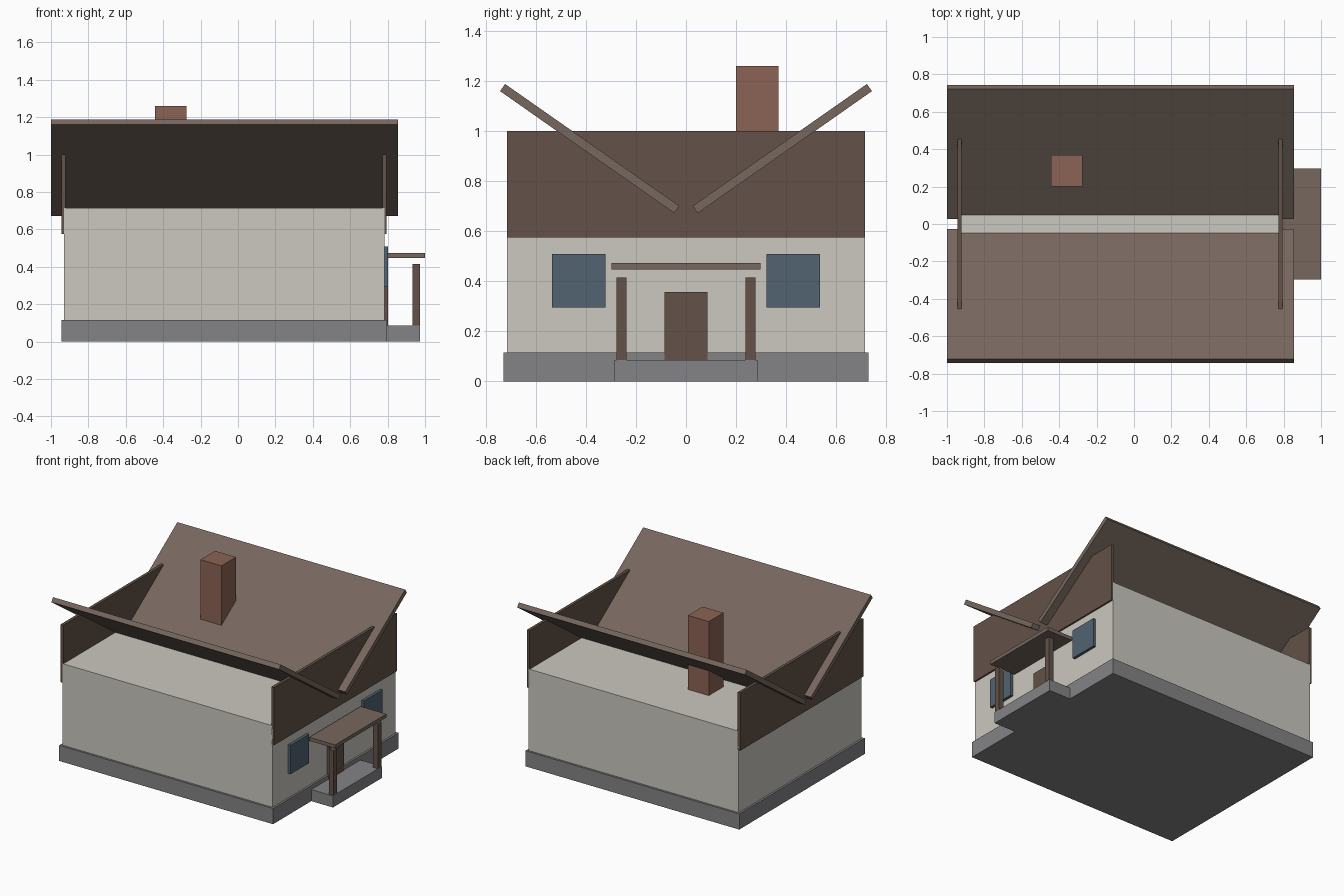
import bpy
from math import radians

if "Cube" in bpy.data.objects:
    bpy.data.objects.remove(bpy.data.objects["Cube"])


def material(name, rgb):
    m = bpy.data.materials.new(name)
    m.diffuse_color = (*rgb, 1)
    m.use_nodes = True
    m.node_tree.nodes["Principled BSDF"].inputs["Base Color"].default_value = m.diffuse_color
    return m


PLASTER = material("plaster", (0.60, 0.58, 0.52))
STONE = material("stone", (0.23, 0.23, 0.24))
SHINGLE = material("shingle", (0.18, 0.135, 0.11))
WOOD = material("wood", (0.125, 0.085, 0.065))
BRICK = material("brick", (0.26, 0.125, 0.09))
GLASS = material("glass", (0.085, 0.125, 0.165))


def box(name, x, y, z, mat, tilt=0):
    """Box from (min, max) pairs, optionally tilted about the x axis."""
    spans = (x, y, z)
    bpy.ops.mesh.primitive_cube_add(size=1, location=[(a + b) / 2 for a, b in spans])
    o = bpy.context.object
    o.name = name
    o.scale = [b - a for a, b in spans]
    bpy.ops.object.transform_apply(location=False, rotation=False, scale=True)
    o.rotation_euler.x = tilt
    o.data.materials.append(mat)
    return o


# House body
box("foundation", (-0.945, 0.797), (-0.73, 0.73), (0, 0.115), STONE)
box("walls", (-0.93, 0.783), (-0.715, 0.715), (0.01, 0.715), PLASTER)

# Rectangular end panels above the walls
for side, x in (("left", -0.933), ("right", 0.784)):
    box(f"{side}_gable_panel", (x - 0.011, x + 0.011), (-0.715, 0.715), (0.575, 1.0), WOOD)

# Two roof slabs sloping down towards the middle, leaving a narrow gap
for side, s in (("front", -1), ("back", 1)):
    box(f"{side}_roof_slab", (-1.0, 0.855), (s * 0.385 - 0.425, s * 0.385 + 0.425),
        (0.9125, 0.9475), SHINGLE, tilt=s * radians(35))

# Chimney passing through the back slab
box("chimney", (-0.445, -0.275), (0.2, 0.37), (0.71, 1.26), BRICK)

# Door and porch on the right side
box("door", (0.775, 0.802), (-0.085, 0.085), (0.085, 0.357), WOOD)
box("porch_step", (0.79, 0.973), (-0.285, 0.285), (0, 0.085), STONE)
box("porch_roof", (0.79, 1.0), (-0.298, 0.298), (0.447, 0.473), SHINGLE)

# Porch posts and windows, mirrored across the door
for side, s in (("front", -1), ("back", 1)):
    box(f"{side}_porch_post", (0.934, 0.974), (s * 0.258 - 0.02, s * 0.258 + 0.02),
        (0.085, 0.415), WOOD)
    box(f"{side}_window", (0.775, 0.803), (s * 0.428 - 0.107, s * 0.428 + 0.107),
        (0.295, 0.508), GLASS)
